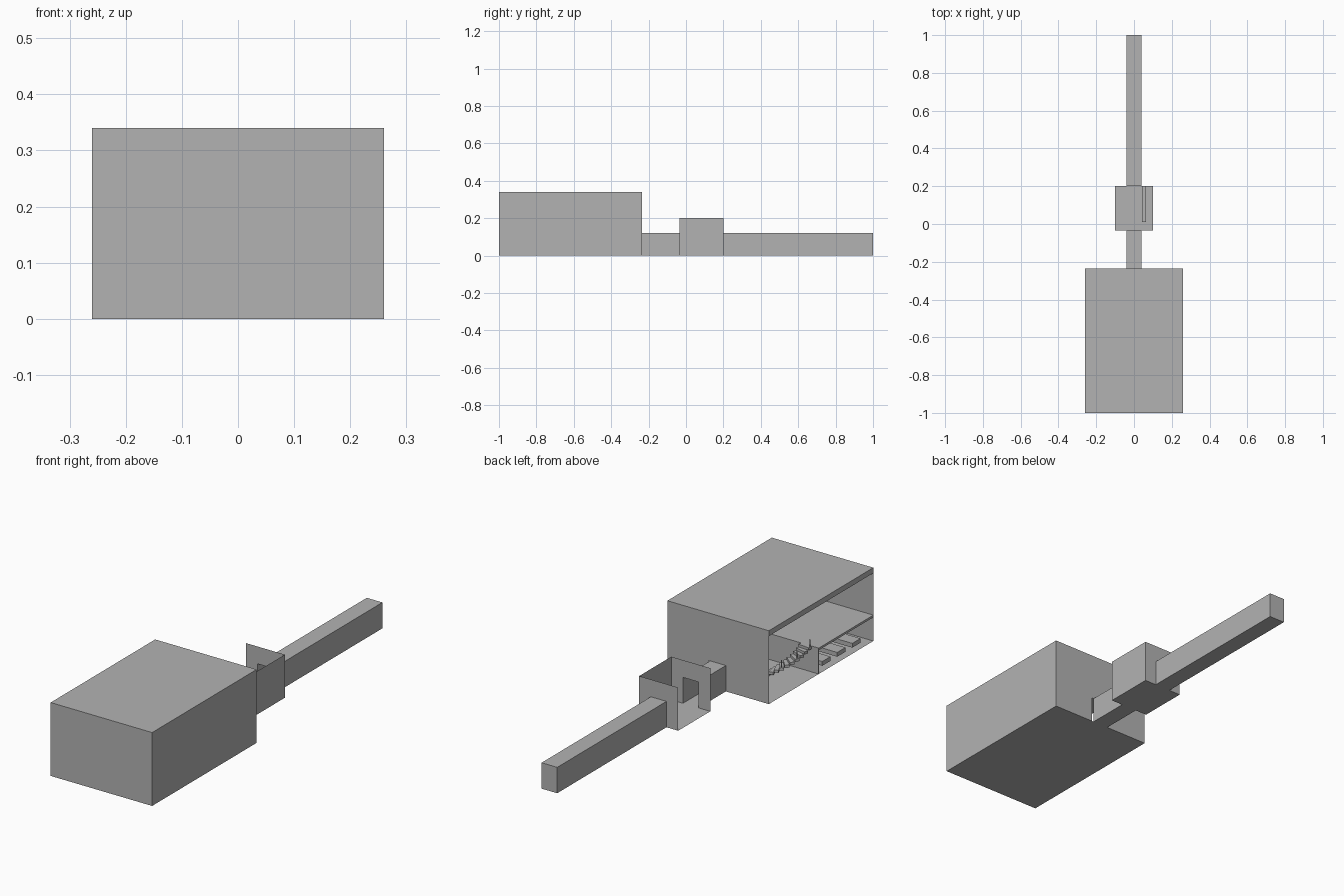
import bpy, bmesh, math
from mathutils import Matrix, Vector

old = bpy.data.objects.get("Cube")
if old:
    bpy.data.objects.remove(old, do_unlink=True)

grey = bpy.data.materials.new("plain_grey")
grey.use_nodes = True
colour = (0.45, 0.45, 0.45, 1)
grey.diffuse_color = colour
grey.node_tree.nodes["Principled BSDF"].inputs["Base Color"].default_value = colour

AXES = {"+x": Vector((1, 0, 0)), "-x": Vector((-1, 0, 0)),
        "+y": Vector((0, 1, 0)), "-y": Vector((0, -1, 0)),
        "+z": Vector((0, 0, 1)), "-z": Vector((0, 0, -1))}


def finish(name, bm):
    mesh = bpy.data.meshes.new(name)
    bm.to_mesh(mesh)
    bm.free()
    mesh.materials.append(grey)
    obj = bpy.data.objects.new(name, mesh)
    bpy.context.collection.objects.link(obj)
    return obj


def block(name, x, y, z, missing=()):
    """Box spanning three ranges, with the named sides left open."""
    bm = bmesh.new()
    bmesh.ops.create_cube(bm, size=1)
    bm.normal_update()
    gone = [f for f in bm.faces if any(f.normal.dot(AXES[m]) > 0.9 for m in missing)]
    bmesh.ops.delete(bm, geom=gone, context="FACES")
    for v in bm.verts:
        for i, (lo, hi) in enumerate((x, y, z)):
            v.co[i] = lo if v.co[i] < 0 else hi
    return finish(name, bm)


def door_wall(name, x, y, height, door, door_height, facing):
    """Thin wall across x with a doorway cut up from the floor."""
    outline = [(x[0], 0), (door[0], 0), (door[0], door_height), (door[1], door_height),
               (door[1], 0), (x[1], 0), (x[1], height), (x[0], height)]
    bm = bmesh.new()
    face = bm.faces.new([bm.verts.new((px, y, pz)) for px, pz in outline])
    face.normal_update()
    if face.normal.y * facing < 0:
        face.normal_flip()
    return finish(name, bm)


HALL = (-0.26, 0.26)
PASSAGE = (-0.04, 0.04)
ROOM = (-0.1, 0.1)
FRONT, HALL_BACK, ROOM_FRONT, ROOM_BACK, END = -1, -0.235, -0.035, 0.2, 1
CEILING, ROOF, LEVEL, LOW = 0.315, 0.34, 0.12, 0.2
MIDDLE = -0.6

# Main hall, open on one side
block("hall_shell", HALL, (FRONT, HALL_BACK), (0, CEILING), ("-x", "+y", "+z"))
block("hall_roof", HALL, (FRONT, HALL_BACK), (CEILING, ROOF))
door_wall("hall_back_wall", HALL, HALL_BACK, CEILING, (PASSAGE[0], 0.05), LEVEL, 1)

# Upper floor and the wall carrying it
block("upper_floor", HALL, (FRONT, MIDDLE), (LEVEL - 0.01, LEVEL))
block("partition_wall", HALL, (MIDDLE - 0.004, MIDDLE), (0, LEVEL - 0.01))

# Row of low benches below the upper floor
for i in range(3):
    y = -0.67 - 0.11 * i
    block(f"bench_{i + 1}", (-0.25, -0.14), (y - 0.03, y + 0.03), (0.02, 0.04))

# Curved staircase of separate treads
STEPS = 10
for i in range(STEPS):
    turn = math.radians(90 + 90 * (i + 0.5) / STEPS)
    top = LEVEL * (i + 1) / STEPS
    place = Matrix.Translation((-0.08, MIDDLE, 0)) @ Matrix.Rotation(turn, 4, "Z")
    tread = block(f"stair_tread_{i + 1}", (0.09, 0.145), (-0.01, 0.01), (top - 0.012, top))
    tread.matrix_world = place
    if i % 3 == 0:
        post = block(f"stair_post_{i + 1}", (0.142, 0.145), (-0.0015, 0.0015), (top, top + 0.035))
        post.matrix_world = place

# Passage joining the hall to the small room, and the long passage beyond
block("short_passage", PASSAGE, (HALL_BACK, ROOM_FRONT), (0, LEVEL), ("+y", "-y"))
block("long_passage", PASSAGE, (ROOM_BACK, END), (0, LEVEL), ("-y",))

# Small roofless room
block("room_shell", ROOM, (ROOM_FRONT, ROOM_BACK), (0, LOW), ("-x", "+y", "-y", "+z"))
door_wall("room_front_wall", ROOM, ROOM_FRONT, LOW, PASSAGE, LEVEL, -1)
door_wall("room_back_wall", ROOM, ROOM_BACK, LOW, PASSAGE, LEVEL, 1)
block("room_ledge", (0.042, 0.063), (0.01, ROOM_BACK), (0, 0.06))
